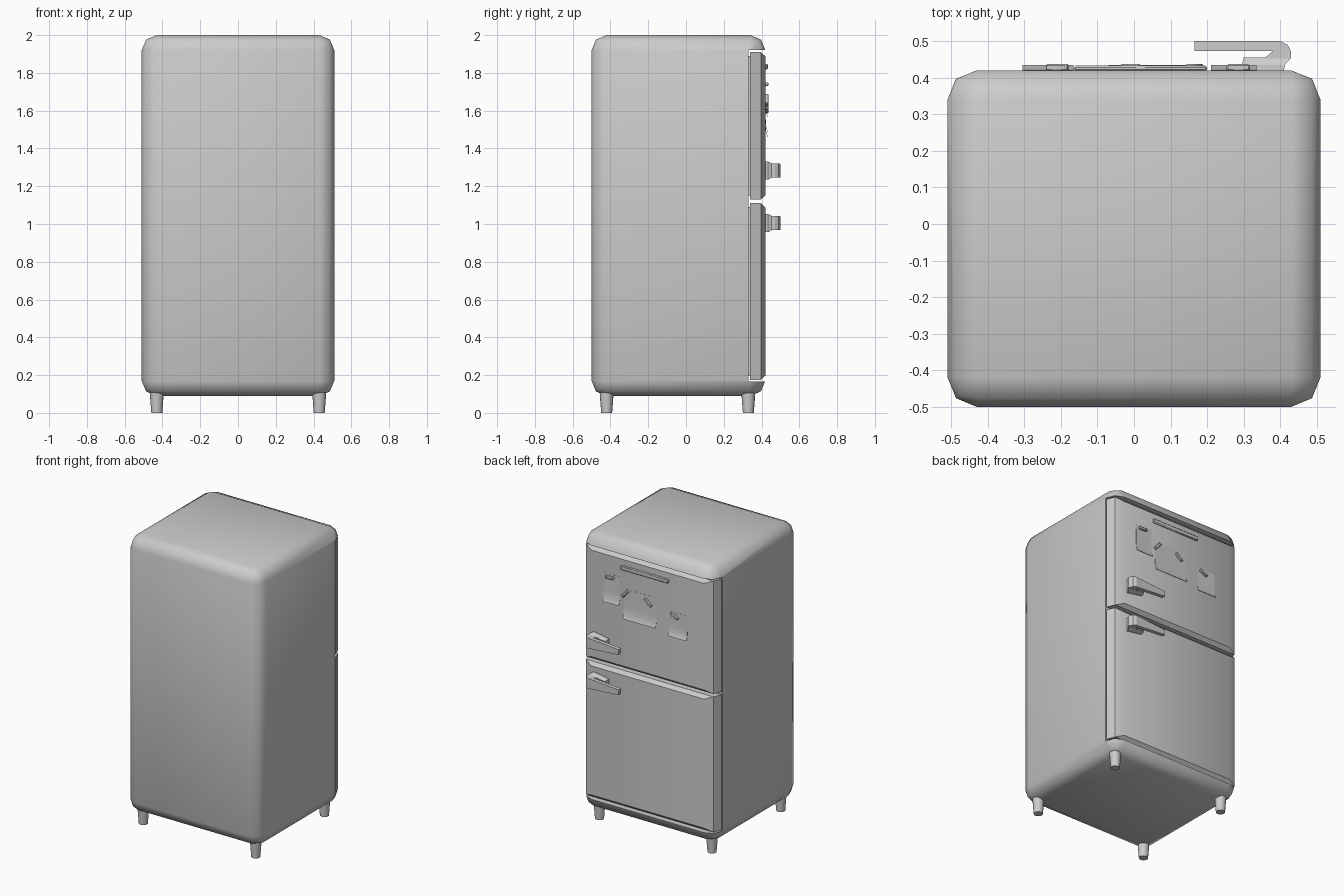
import bpy, bmesh, math
from mathutils import Matrix

if "Cube" in bpy.data.objects:
    bpy.data.objects.remove(bpy.data.objects["Cube"])


def finish(name, bm, angle=40):
    bmesh.ops.recalc_face_normals(bm, faces=bm.faces[:])
    me = bpy.data.meshes.new(name)
    bm.to_mesh(me)
    bm.free()
    ob = bpy.data.objects.new(name, me)
    bpy.context.collection.objects.link(ob)
    bpy.ops.object.select_all(action='DESELECT')
    bpy.context.view_layer.objects.active = ob
    ob.select_set(True)
    if angle:
        bpy.ops.object.shade_smooth_by_angle(angle=math.radians(angle))
    return ob


def box(name, lo, hi, bevel=0, segs=1, tilt=0, angle=40):
    bm = bmesh.new()
    bmesh.ops.create_cube(bm, size=1)
    size = [b - a for a, b in zip(lo, hi)]
    mid = [(a + b) / 2 for a, b in zip(lo, hi)]
    bmesh.ops.scale(bm, vec=size, verts=bm.verts)
    if bevel:
        bmesh.ops.bevel(bm, geom=bm.edges[:], offset=bevel, segments=segs,
                        profile=0.5, affect='EDGES')
    bmesh.ops.transform(bm, verts=bm.verts, matrix=Matrix.Translation(mid)
                        @ Matrix.Rotation(math.radians(tilt), 4, 'Y'))
    return finish(name, bm, angle)


def loft(name, rings, angle=0):
    bm = bmesh.new()
    vs = [[bm.verts.new(p) for p in r] for r in rings]
    n = len(rings[0])
    for a, b in zip(vs, vs[1:]):
        for i in range(n):
            bm.faces.new((a[i], a[(i + 1) % n], b[(i + 1) % n], b[i]))
    bm.faces.new(vs[0])
    bm.faces.new(vs[-1])
    return finish(name, bm, angle)


# Rounded cabinet with the door recess cut out of its +y side
body = box("cabinet", (-0.51, -0.5, 0.09), (0.51, 0.42, 2.0), 0.08, 2, angle=0)
cutter = box("recess_cutter", (-0.7, 0.33, 0.165), (0.7, 0.7, 1.92), angle=0)
cutter.hide_render = True
mod = body.modifiers.new("recess", 'BOOLEAN')
mod.object = cutter
mod.operation = 'DIFFERENCE'
mod.solver = 'EXACT'
bpy.ops.object.select_all(action='DESELECT')
bpy.context.view_layer.objects.active = body
body.select_set(True)
bpy.ops.object.modifier_apply(modifier=mod.name)
bpy.ops.object.shade_smooth_by_angle(angle=math.radians(50))
bpy.data.objects.remove(cutter, do_unlink=True)


# Doors with faceted sides, and inset gaskets behind them
def door(name, z0, z1):
    rings = []
    for y, x, d in ((0.34, 0.51, 0), (0.397, 0.487, 0), (0.42, 0.43, 0.022)):
        rings.append([(-x, y, z0 + d), (x, y, z0 + d),
                      (x, y, z1 - d), (-x, y, z1 - d)])
    loft(name, rings, 30)
    box(name + "_gasket", (-0.495, 0.328, z0 + 0.02), (0.495, 0.342, z1 - 0.02))


door("upper_door", 1.13, 1.91)
door("lower_door", 0.175, 1.11)

# Tapered feet
for side, x in (("left", -0.43), ("right", 0.43)):
    for end, y in (("front", -0.42), ("back", 0.33)):
        bm = bmesh.new()
        bmesh.ops.create_cone(bm, cap_ends=True, segments=16, radius1=0.029,
                              radius2=0.038, depth=0.12,
                              matrix=Matrix.Translation((x, y, 0.06)))
        finish(f"{end}_{side}_foot", bm)

# Hooked handles: tapered arm over a chamfered mount
ARM = [(0.165, 0.473), (0.165, 0.5), (0.40, 0.5), (0.42, 0.49), (0.43, 0.47),
       (0.43, 0.452), (0.355, 0.452), (0.38, 0.473)]
for name, z in (("upper_handle", 1.283), ("lower_handle", 1.005)):
    half = [0.018 + (x - 0.165) * 0.075 for x, y in ARM]
    loft(name, [[(x, y, z + s * h) for (x, y), h in zip(ARM, half)]
                for s in (-1, 1)])
    mount = []
    for y, x0, x1, h in ((0.418, 0.295, 0.41, 0.048), (0.435, 0.295, 0.412, 0.048),
                         (0.455, 0.30, 0.43, 0.037)):
        mount.append([(x0, y, z - h * 0.6), (x1, y, z - h),
                      (x1, y, z + h), (x0, y, z + h * 0.6)])
    loft(name + "_mount", mount)

# Trim bar across the top of the upper door
box("trim_bar", (-0.165, 0.418, 1.818), (0.2, 0.433, 1.848), 0.005)

# Paper notes whose lower edges curl away from the door
for i, (x0, x1, z0, z1) in enumerate(((0.21, 0.335, 1.565, 1.76),
                                      (-0.07, 0.18, 1.485, 1.69),
                                      (-0.305, -0.165, 1.46, 1.63))):
    rings = []
    for t, y in ((0, 0.435), (0.08, 0.429), (0.2, 0.4235), (0.4, 0.4215), (1, 0.421)):
        z = z0 + t * (z1 - z0)
        rings.append([(x0, y - 0.002, z), (x1, y - 0.002, z), (x1, y, z), (x0, y, z)])
    loft(f"note_{i + 1}", rings, 40)

# Small bar magnets at various tilts
for i, (x, z, tilt) in enumerate(((0.285, 1.74, 0), (0.165, 1.66, 50),
                                  (-0.01, 1.645, -40), (-0.21, 1.605, -25))):
    box(f"magnet_{i + 1}", (x - 0.032, 0.418, z - 0.009),
        (x + 0.032, 0.437, z + 0.009), 0.004, tilt=tilt)
